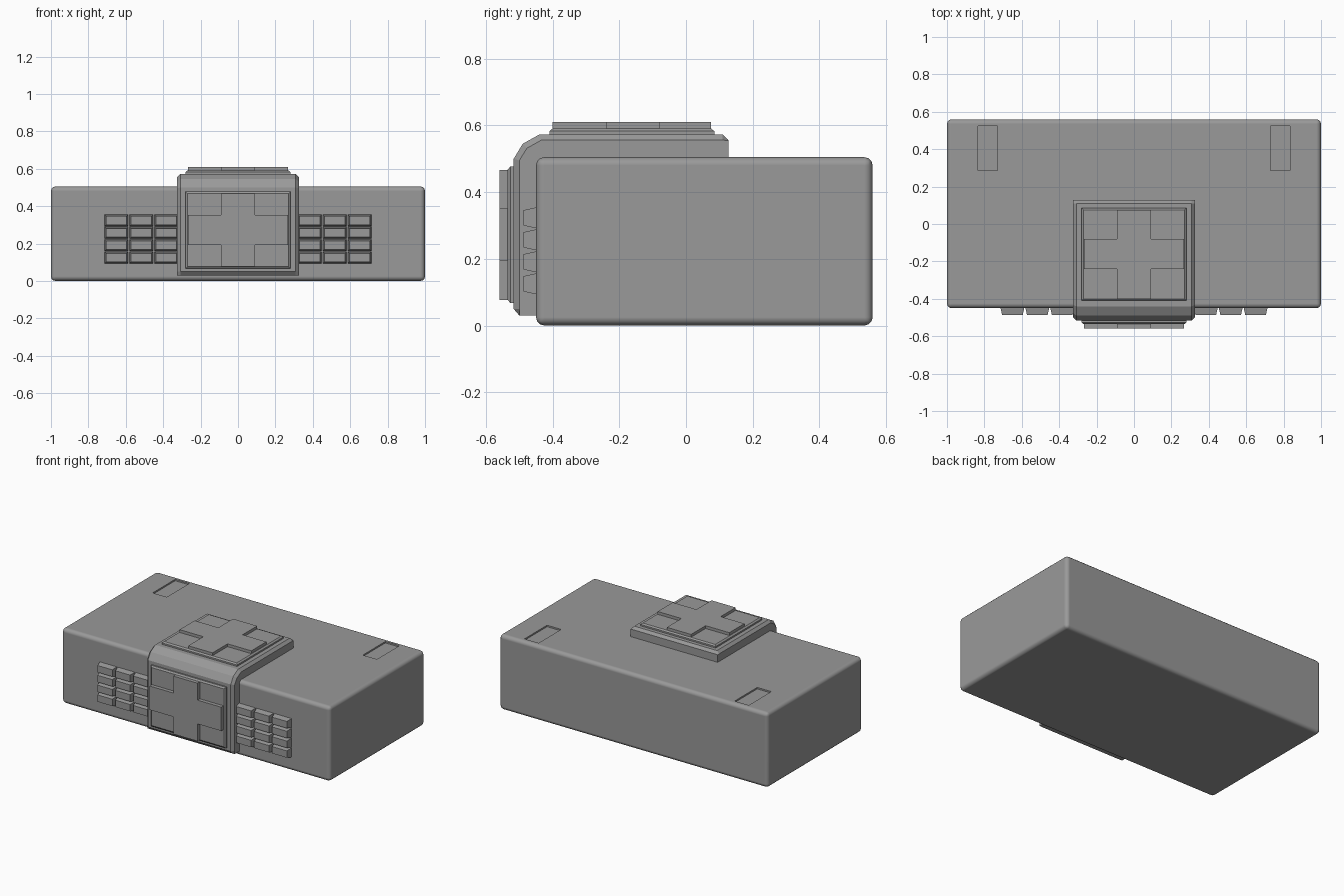
import bpy, bmesh
from math import radians

if "Cube" in bpy.data.objects:
    bpy.data.objects.remove(bpy.data.objects["Cube"])

# Dark grey finish shared by all parts
grey = bpy.data.materials.new("dark_grey")
grey.diffuse_color = (0.32, 0.32, 0.32, 1)
grey.use_nodes = True
grey.node_tree.nodes["Principled BSDF"].inputs["Base Color"].default_value = grey.diffuse_color


def loft(name, loops):
    """Closed solid joining equal-length loops, capped at both ends."""
    bm = bmesh.new()
    rings = [[bm.verts.new(p) for p in loop] for loop in loops]
    n = len(rings[0])
    for a, b in zip(rings, rings[1:]):
        for i in range(n):
            j = (i + 1) % n
            bm.faces.new((a[i], a[j], b[j], b[i]))
    bm.faces.new(rings[0])
    bm.faces.new(rings[-1])
    bmesh.ops.recalc_face_normals(bm, faces=bm.faces)
    me = bpy.data.meshes.new(name)
    bm.to_mesh(me)
    bm.free()
    me.materials.append(grey)
    ob = bpy.data.objects.new(name, me)
    bpy.context.collection.objects.link(ob)
    return ob


def rect(u0, u1, v0, v1, i=0.0):
    return [(u0 + i, v0 + i), (u1 - i, v0 + i), (u1 - i, v1 - i), (u0 + i, v1 - i)]


def on_front(pts, d):
    return [(u, d, v) for u, v in pts]


def on_top(pts, d):
    return [(u, v, d) for u, v in pts]


def cross(hw, v0, v1, arm, a0, a1):
    return [(-arm, v0), (arm, v0), (arm, a0), (hw, a0), (hw, a1), (arm, a1),
            (arm, v1), (-arm, v1), (-arm, a1), (-hw, a1), (-hw, a0), (-arm, a0)]


# Main case with softened edges
r = rect(-1, 1, -0.45, 0.56)
case = loft("case_body", [on_top(r, 0), on_top(r, 0.505)])
bev = case.modifiers.new("round", "BEVEL")
bev.width = 0.025
bev.segments = 3
bpy.context.view_layer.objects.active = case
case.select_set(True)
bpy.ops.object.modifier_apply(modifier=bev.name)

# Shallow recessed slots in the rear of the lid
for s in (-1, 1):
    r = rect(s * 0.7825 - 0.0525, s * 0.7825 + 0.0525, 0.285, 0.525)
    cutter = loft("slot_cutter", [on_top(r, 0.495), on_top(r, 0.6)])
    cut = case.modifiers.new("slot", "BOOLEAN")
    cut.operation = "DIFFERENCE"
    cut.solver = "EXACT"
    cut.object = cutter
    bpy.ops.object.modifier_apply(modifier=cut.name)
    bpy.data.objects.remove(cutter)

# Smooth rounded edges while the large faces stay flat
bpy.ops.object.shade_smooth_by_angle(angle=radians(32))
wn = case.modifiers.new("flat_faces", "WEIGHTED_NORMAL")
wn.keep_sharp = True
wn.weight = 100

# Clasp wrapping from the front over the top, chamfered at the sides
outer = [(-0.43, 0.03), (-0.50, 0.03), (-0.517, 0.05), (-0.517, 0.50), (-0.49, 0.545),
         (-0.44, 0.573), (0.11, 0.573), (0.127, 0.556), (0.127, 0.49), (-0.43, 0.49)]
inner = [(-0.43, 0.03), (-0.499, 0.03), (-0.50, 0.05), (-0.50, 0.495), (-0.477, 0.532),
         (-0.434, 0.556), (0.11, 0.556), (0.127, 0.555), (0.127, 0.49), (-0.43, 0.49)]
loft("clasp", [[(x, y, z) for y, z in prof] for x, prof in
               ((-0.325, inner), (-0.308, outer), (0.308, outer), (0.325, inner))])

# Stepped plate and raised cross on the front and on the top
for side, place, v0, v1, d, s, a0, a1 in (
        ("front", on_front, 0.067, 0.477, -0.517, -1, 0.193, 0.353),
        ("top", on_top, -0.41, 0.085, 0.573, 1, -0.24, -0.08)):
    r0 = rect(-0.28, 0.28, v0, v1)
    r1 = rect(-0.28, 0.28, v0, v1, 0.01)
    loft(side + "_plate", [place(r0, d - s * 0.02), place(r0, d + s * 0.01),
                           place(r1, d + s * 0.018)])
    c = cross(0.267, v0 + 0.01, v1 - 0.01, 0.09, a0, a1)
    top = -0.56 if side == "front" else 0.61
    loft(side + "_cross", [place(c, d), place(c, top)])

# Grille of tapered blocks on both sides of the clasp
for s, label in ((-1, "left"), (1, "right")):
    for col in range(3):
        for row in range(4):
            x, z = s * (0.384 + 0.133 * col), 0.125 + 0.066 * row
            b = (x - 0.064, x + 0.064, z - 0.032, z + 0.032)
            loft(f"{label}_grille_block", [on_front(rect(*b), -0.43),
                                           on_front(rect(*b), -0.446),
                                           on_front(rect(*b, 0.009), -0.487)])
